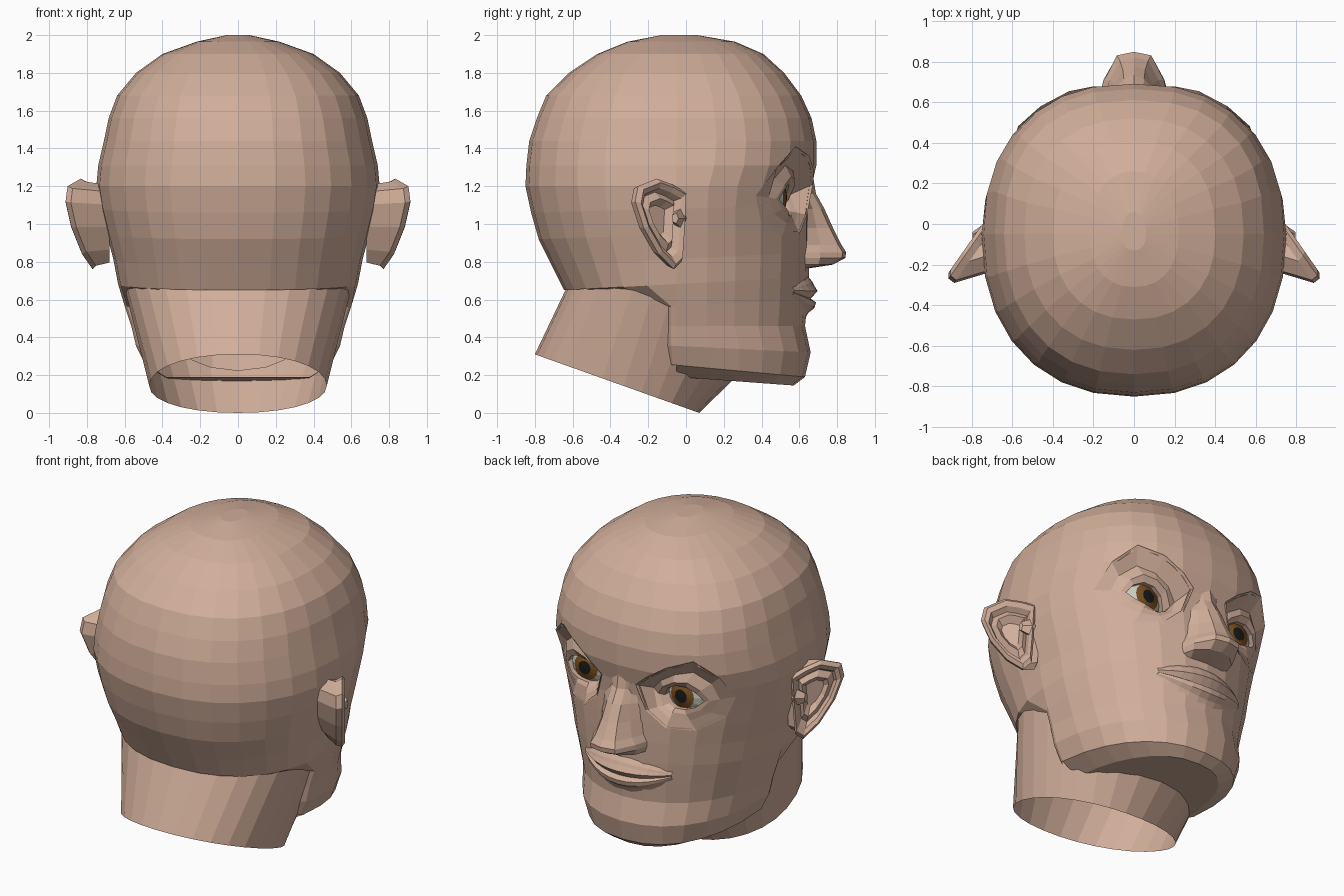
import bpy, bmesh
from math import sin, cos, pi, sqrt
from mathutils import Vector

if "Cube" in bpy.data.objects:
    bpy.data.objects.remove(bpy.data.objects["Cube"])


def mat(name, r, g, b):
    m = bpy.data.materials.new(name)
    m.diffuse_color = (r, g, b, 1)
    m.use_nodes = True
    m.node_tree.nodes["Principled BSDF"].inputs["Base Color"].default_value = m.diffuse_color
    return m


SKIN = mat("skin", .64, .425, .325)
WHITE = mat("eye_white", .6, .62, .54)
IRIS = mat("iris", .2, .08, .015)
PUPIL = mat("pupil", .01, .01, .01)


def finish(name, bm, mats=(SKIN,), out=None):
    bmesh.ops.recalc_face_normals(bm, faces=bm.faces)
    if out:
        o = Vector(out)
        bm.normal_update()
        if sum(f.normal.dot(o) * f.calc_area() for f in bm.faces) < 0:
            bmesh.ops.reverse_faces(bm, faces=bm.faces)
    me = bpy.data.meshes.new(name)
    bm.to_mesh(me)
    bm.free()
    for m in mats:
        me.materials.append(m)
    ob = bpy.data.objects.new(name, me)
    bpy.context.collection.objects.link(ob)
    return ob


def loft(name, rings, closed=True, start=False, end=False, out=None):
    """Skin a list of equal-length point rows."""
    bm = bmesh.new()
    vs = [[bm.verts.new(p) for p in r] for r in rings]
    n = len(rings[0])
    for a, b in zip(vs, vs[1:]):
        for i in range(n if closed else n - 1):
            j = (i + 1) % n
            bm.faces.new((a[i], a[j], b[j], b[i]))
    if start:
        bm.faces.new(vs[0])
    if end:
        bm.faces.new(vs[-1])
    return finish(name, bm, out=out)


def spow(v, e):
    return (1 if v >= 0 else -1) * abs(v) ** e


def oval(w, yf, yb, yc, pf, pb, zfun, n=28):
    """Rounded section with separate front and back squareness."""
    pts = []
    for i in range(n):
        t = 2 * pi * i / n
        p = pf if cos(t) > 0 else pb
        c = spow(cos(t), 2 / p)
        y = yc + c * ((yf - yc) if c > 0 else (yc - yb))
        pts.append((w * spow(sin(t), 2 / p), y, zfun(y)))
    return pts


# Head sections: z front, z back, y front, y back, half width, front squareness
ROWS = [(.145, .19, .57, -.04, .38, 2.3), (.19, .26, .63, -.13, .49, 2.3),
        (.32, .36, .66, -.16, .54, 2.2), (.46, .46, .63, -.16, .565, 2.1),
        (.60, .56, .645, -.16, .60, 2.05), (.72, .65, .65, -.645, .635, 2.05),
        (.85, .78, .655, -.71, .66, 2.05), (.97, .92, .655, -.78, .695, 2.05),
        (1.10, 1.06, .655, -.82, .73, 2.05), (1.20, 1.2, .665, -.85, .75, 2.1),
        (1.31, 1.31, .69, -.845, .74, 2.3), (1.44, 1.44, .69, -.83, .71, 2.4),
        (1.56, 1.56, .665, -.79, .685, 2.4), (1.68, 1.68, .61, -.74, .64, 2.4),
        (1.80, 1.80, .52, -.62, .54, 2.3), (1.90, 1.90, .41, -.47, .40, 2.3),
        (1.965, 1.965, .26, -.31, .22, 2.2), (2.0, 2.0, .06, -.13, .06, 2.2)]
YC = -.05


def surf(x, z):
    """Front surface y of the head at (x, z)."""
    for a, b in zip(ROWS, ROWS[1:]):
        if a[0] <= z <= b[0]:
            k = (z - a[0]) / (b[0] - a[0])
            yf, w, p = (a[i] + k * (b[i] - a[i]) for i in (2, 4, 5))
            return YC + (yf - YC) * max(0, 1 - (abs(x) / w) ** p) ** (1 / p)


rings = []
for zf, zb, yf, yb, w, p in ROWS:
    rings.append(oval(w, yf, yb, YC, p, 2.25,
                      lambda y: zb + (zf - zb) * (y - yb) / (yf - yb)))
head = loft("head", rings, start=True, end=True)

# Neck: open tube leaning back
loft("neck", [oval(.47, .07, -.80, -.33, 2.1, 2.1, lambda y: .31 * (.07 - y) / .87),
              oval(.615, .30, -.605, -.15, 2.1, 2.15, lambda y: .72 - 1.65 * max(0, y))])

# Eyes: orbit outline and lid opening, as matching (x, z) loops
ORBIT = [(.12, 1.21), (.20, 1.28), (.32, 1.36), (.46, 1.41), (.57, 1.30),
         (.61, 1.15), (.56, 1.02), (.43, .94), (.28, .95), (.17, 1.05)]
LID = [(.20, 1.10), (.25, 1.17), (.31, 1.205), (.38, 1.21), (.44, 1.18),
       (.475, 1.13), (.43, 1.09), (.37, 1.07), (.30, 1.06), (.25, 1.07)]
EX, EY, EZ, ER = .335, .375, 1.14, .16


def lid_y(x, z, r):
    return EY + sqrt(max(.004, r * r - (x - EX) ** 2 - (z - EZ) ** 2))


for s, side in ((1, "right"), (-1, "left")):
    # socket hole in the head
    hole = [(s * (EX + (x - EX) * .94), 1.16 + (z - 1.16) * .94) for x, z in ORBIT]
    cutter = loft("socket_cutter", [[(x, y, z) for x, z in hole] for y in (.2, 1)],
                  start=True, end=True)
    cutter.hide_render = True
    mod = head.modifiers.new("socket", 'BOOLEAN')
    mod.operation, mod.object, mod.solver = 'DIFFERENCE', cutter, 'EXACT'
    bpy.context.view_layer.objects.active = head
    bpy.ops.object.modifier_apply(modifier=mod.name)
    bpy.data.objects.remove(cutter)

    # brow, socket and eyelids
    rim, mid, fold, edge, back = [], [], [], [], []
    for (x, z), (u, v) in zip(ORBIT, LID):
        y0, y1 = surf(x, z) + (.012 if z > 1.2 else .004), lid_y(u, v, ER + .025)
        rim.append((s * x, y0, z))
        for loop, k, d in ((mid, .5, -.035 if z > 1.2 else .005), (fold, .8, .008)):
            loop.append((s * (x + k * (u - x)), y0 + k * (y1 - y0) + d, z + k * (v - z)))
        edge.append((s * u, y1, v))
        back.append((s * u, y1 - .05, v))
    loft(side + "_eyelids", [rim, mid, fold, edge, back], out=(0, 1, 0))

    # eyeball with iris and pupil rings
    bm = bmesh.new()
    bmesh.ops.create_uvsphere(bm, u_segments=16, v_segments=12, radius=ER)
    for f in bm.faces:
        h = f.calc_center_median().z / ER
        f.material_index = 2 if h > .96 else 1 if h > .89 else 0
    for v in bm.verts:
        x, y, z = v.co
        v.co = (s * EX + x, EY + z, EZ - y)
    finish(side + "_eyeball", bm, (WHITE, IRIS, PUPIL))

    # ear: outline as (distance back, z), angled out from the head
    EAR = [(0, 1.17), (.07, 1.21), (.15, 1.24), (.25, 1.20), (.265, 1.12),
           (.22, .98), (.14, .84), (.06, .76), (.02, .80), (.01, .95)]

    def ear_ring(k, push, uc=.11, zc=1.03):
        loop = []
        for u, z in EAR:
            u2, z2 = uc + (u - uc) * k, zc + (z - zc) * k
            loop.append((s * (.73 + .70 * u2 + .5 * push), -u2 + .8 * push, z2))
        return loop

    base = [(s * .68, -.03 - .75 * u, 1.0 + (z - 1.0) * .85) for u, z in EAR]
    loft(side + "_ear", [base, ear_ring(.93, -.045), ear_ring(1, -.005), ear_ring(.9, .015),
                         ear_ring(.76, .0), ear_ring(.66, -.035),
                         ear_ring(.5, -.01), ear_ring(.33, -.05)],
         end=True)
    # small ear flap
    bm = bmesh.new()
    bmesh.ops.create_cone(bm, cap_ends=True, segments=5, radius1=.06, radius2=.03, depth=.06)
    for v in bm.verts:
        v.co = (s * (.765 + v.co.z), -.045 + v.co.y * .6 - v.co.z * .4, 1.03 + v.co.x)
    finish(side + "_ear_flap", bm)

# Open the shell where it is hidden: socket pockets and jaw inside the neck
bm = bmesh.new()
bm.from_mesh(head.data)
bm.normal_update()
hidden = []
for f in bm.faces:
    c, n = f.calc_center_median(), f.normal
    pocket = .2 <= c.y + .001 and .9 < c.z < 1.42 and abs(c.x) < .62 and (
        abs(n.y) < .002 or abs(c.y - .2) < .002)
    jaw = c.z < .63 and c.y < -.05 and abs(c.x) < .44
    if pocket or jaw:
        hidden.append(f)
bmesh.ops.delete(bm, geom=hidden, context='FACES')
bm.to_mesh(head.data)
bm.free()

# Nose sections: z, ridge y, ridge half width, side half width, side y, base half width
nose = []
for z, y, t, m, q, b in ((1.25, .665, .05, .08, .655, .12), (1.16, .68, .045, .075, .64, .13),
                         (1.08, .725, .05, .085, .67, .14), (.98, .77, .055, .095, .69, .15),
                         (.89, .815, .07, .12, .71, .16), (.85, .84, .085, .145, .71, .175),
                         (.82, .835, .085, .15, .71, .175), (.785, .77, .07, .14, .70, .165),
                         (.765, .64, .06, .11, .63, .14)):
    half = [(b, surf(b, z) - .02), (m, q), (t, y - .01)]
    nose.append([(-x, w, z) for x, w in half] + [(0, y + .008, z)]
                + [(x, w, z) for x, w in reversed(half)])
loft("nose", nose, closed=False, out=(0, 1, 0))

# Lips: profile (bulge, z) swept across the face, closing at the corners
lips = []
for d, z in ((-.01, .735), (.02, .70), (.03, .68), (.05, .65), (.015, .61),
             (.045, .59), (.04, .56), (.01, .535), (-.01, .49)):
    row = []
    for i in range(-5, 6):
        k = i / 5
        x, taper = .30 * k, 1 - k * k
        zz = .625 + (z - .61) * (.2 + .8 * taper) - .02 * taper + .015 * k * k
        row.append((x, surf(x, zz) + d * (.2 + .8 * taper), zz))
    lips.append(row)
loft("lips", lips, closed=False, out=(0, 1, 0))
